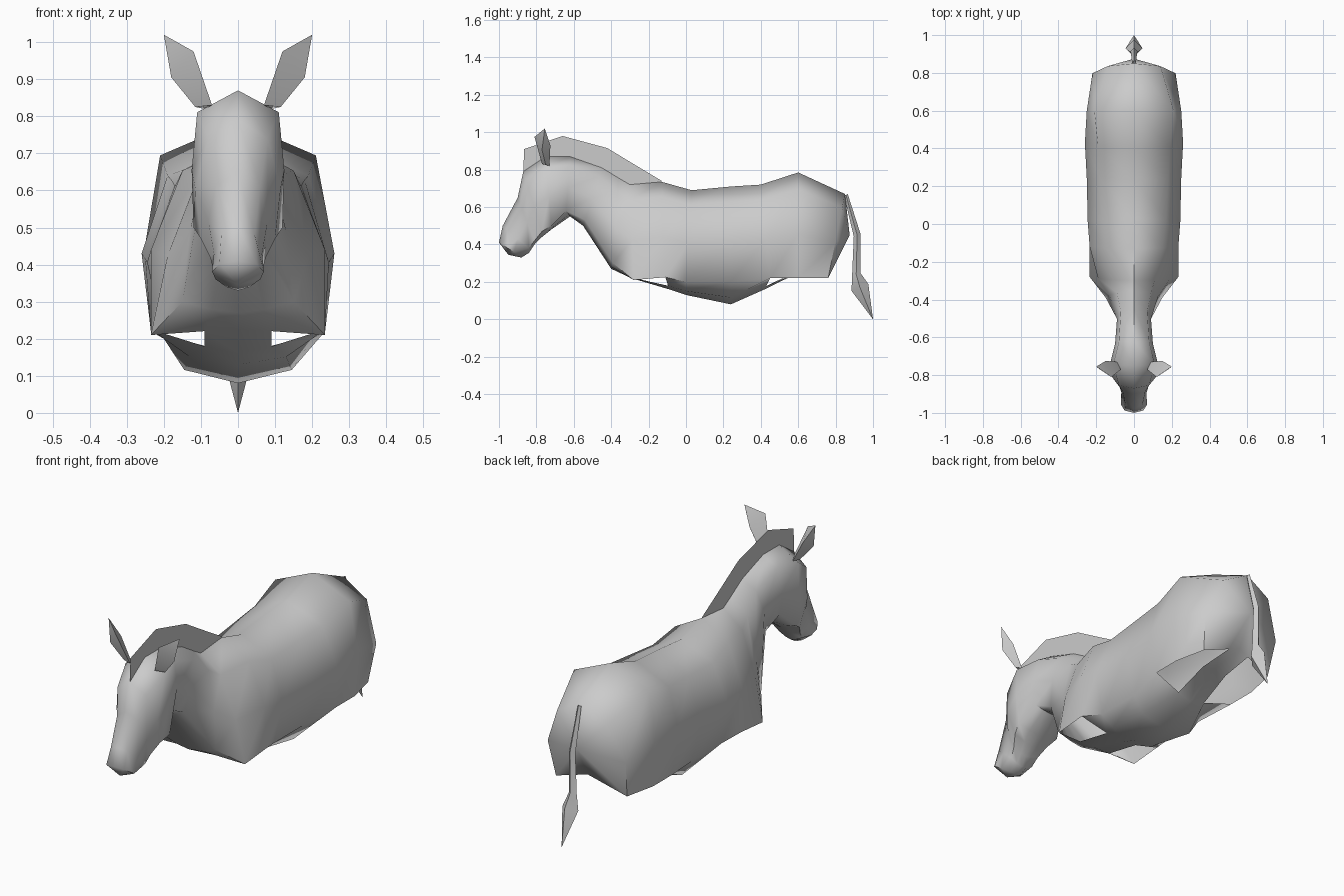
import bpy
import math
from mathutils import Vector

default_cube = bpy.data.objects.get("Cube")
if default_cube:
    bpy.data.objects.remove(default_cube, do_unlink=True)

# One plain coat colour for everything
coat = bpy.data.materials.new("coat_grey")
coat.use_nodes = True
coat_colour = (0.6, 0.6, 0.6, 1)
coat.diffuse_color = coat_colour
coat.node_tree.nodes["Principled BSDF"].inputs["Base Color"].default_value = coat_colour


def make_object(name, verts, faces, sharp_angle=50):
    """Create a mesh object with the coat material and smooth shading."""
    mesh = bpy.data.meshes.new(name)
    mesh.from_pydata([tuple(v) for v in verts], [], faces)
    mesh.materials.append(coat)
    mesh.validate()
    obj = bpy.data.objects.new(name, mesh)
    bpy.context.collection.objects.link(obj)
    bpy.ops.object.select_all(action="DESELECT")
    obj.select_set(True)
    bpy.context.view_layer.objects.active = obj
    bpy.ops.object.mode_set(mode="EDIT")
    bpy.ops.mesh.select_all(action="SELECT")
    bpy.ops.mesh.normals_make_consistent(inside=False)
    bpy.ops.object.mode_set(mode="OBJECT")
    bpy.ops.object.shade_smooth_by_angle(angle=math.radians(sharp_angle))
    return obj


def loft(rings, skip=lambda ring, side: False):
    """Join equal closed rings of points by quads, leaving out skipped ones."""
    count = len(rings[0])
    verts = [p for ring in rings for p in ring]
    faces = []
    for r in range(len(rings) - 1):
        for s in range(count):
            if not skip(r, s):
                a, b = r * count + s, r * count + (s + 1) % count
                faces.append((a, b, b + count, a + count))
    return verts, faces


def fan(verts, faces, first, count, centre):
    """Close a ring with a triangle fan around a centre point."""
    verts.append(Vector(centre))
    tip = len(verts) - 1
    for s in range(count):
        faces.append((first + s, first + (s + 1) % count, tip))


def section(top, low, bottom, widths):
    """Symmetric ten-point section: top, upper, mid, low, belly, bottom."""
    top, low, bottom = (Vector((0, *p)) for p in (top, low, bottom))
    line = [top.lerp(low, 0.16), top.lerp(low, 0.58), low, bottom.lerp(low, 0.3)]
    left = [p + Vector((w, 0, 0)) for p, w in zip(line, widths)]
    right = [p - Vector((w, 0, 0)) for p, w in zip(line, widths)]
    return [top, *left, bottom, *reversed(right)]


# Trunk sections from rump to shoulder: top, low side, underside, half widths
trunk = [
    ((.85, .67), (.76, .22), (.79, .29), (.14, .22, .2, .06)),
    ((.6, .785), (.6, .22), (.6, .26), (.21, .25, .235, .07)),
    ((.4, .72), (.45, .22), (.42, .16), (.19, .26, .235, .08)),
    ((.24, .71), (.24, .2), (.24, .08), (.18, .25, .2, .145)),
    ((.03, .69), (0, .2), (0, .13), (.17, .245, .2, .13)),
    ((-.13, .735), (-.11, .225), (-.09, .16), (.15, .235, .235, .09)),
    ((-.3, .72), (-.28, .21), (-.3, .225), (.11, .19, .235, .09)),
]
# Neck and head sections from chest to muzzle
neck_and_head = [
    ((-.36, .755), (-.39, .3), (-.4, .27), (.09, .13, .15, .07)),
    ((-.45, .81), (-.54, .53), (-.55, .5), (.07, .09, .07, .03)),
    ((-.62, .87), (-.64, .58), (-.62, .55), (.08, .1, .08, .04)),
    ((-.75, .87), (-.72, .5), (-.72, .48), (.11, .125, .12, .05)),
    ((-.87, .79), (-.77, .47), (-.77, .44), (.08, .115, .1, .04)),
    ((-.9, .65), (-.81, .42), (-.81, .4), (.06, .08, .075, .03)),
    ((-.98, .5), (-.84, .38), (-.84, .355), (.045, .065, .065, .03)),
    ((-1, .41), (-.92, .36), (-.88, .33), (.05, .07, .06, .03)),
]


def leg_opening(ring, side):
    """The underside is open where each of the four legs would join."""
    return side in (3, 6) and ring in (0, 1, 5)


rings = [section(*s) for s in trunk + neck_and_head]
size = len(rings[0])
verts, faces = loft(rings, leg_opening)
fan(verts, faces, 0, size, (0, .875, .45))
fan(verts, faces, (len(rings) - 1) * size, size, (0, -.95, .345))
make_object("body", verts, faces, 60)

# Mane: a thin upright sheet along the neck, as a strip from root to crest
roots = [(-.87, .79), (-.64, .865), (-.44, .8), (-.3, .715), (-.13, .73)]
crest = [(-.865, .91), (-.66, .98), (-.42, .915), (-.28, .83), (-.13, .74)]
mane_verts = [(0, *p) for p in roots + crest]
n = len(roots)
make_object("mane", mane_verts, [(i, i + 1, n + i + 1, n + i) for i in range(n - 1)])

# Ears: folded leaves with a narrow base, wide middle and pointed tip
ear_base = [(.07, -.77, .83), (.115, -.75, .825), (.09, -.73, .82)]
ear_middle = [(.12, -.81, .975), (.18, -.77, .905), (.15, -.725, .93)]
for name, side in (("left_ear", 1), ("right_ear", -1)):
    ear_rings = [[Vector((side * x, y, z)) for x, y, z in ring]
                 for ring in (ear_base, ear_middle)]
    verts, faces = loft(ear_rings)
    fan(verts, faces, len(ear_base), len(ear_base), (side * .2, -.755, 1.02))
    make_object(name, verts, faces)

# Tail: thin four-sided stalk swelling into a pointed tuft
tail_path = [(.855, .665, .01), (.915, .45, .018), (.91, .24, .022), (.93, .17, .045)]
tail_rings = []
for y, z, r in tail_path:
    centre = Vector((0, y, z))
    tail_rings.append([centre + Vector(d) * r for d in
                       ((1, 0, 0), (0, 1, .4), (-1, 0, 0), (0, -1, -.4))])
verts, faces = loft(tail_rings)
fan(verts, faces, (len(tail_path) - 1) * 4, 4, (0, 1, 0))
make_object("tail", verts, faces, 70)
